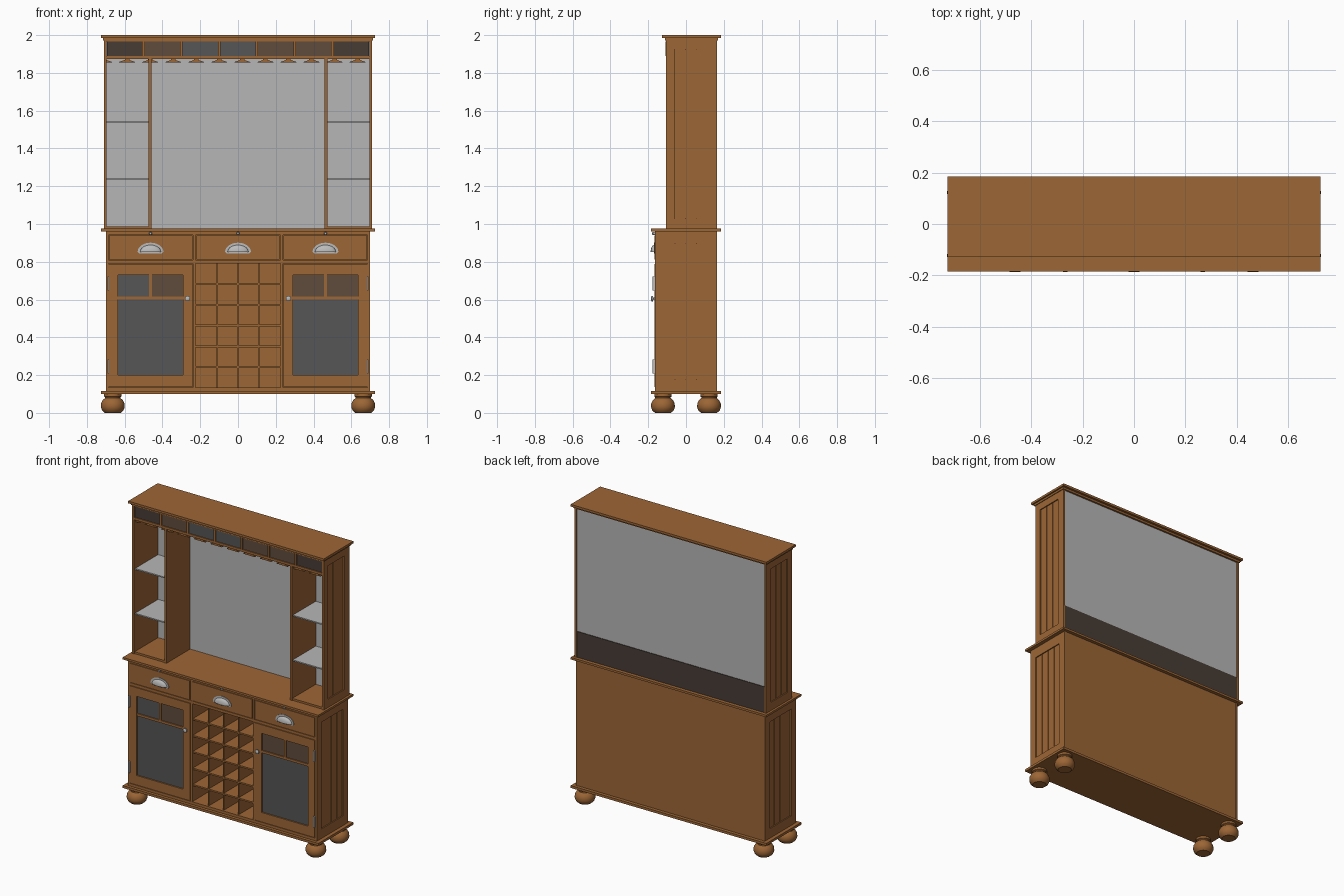
import bpy, bmesh, math
from mathutils import Matrix, Vector

if "Cube" in bpy.data.objects:
    bpy.data.objects.remove(bpy.data.objects["Cube"])


def material(name, rgb):
    m = bpy.data.materials.new(name)
    m.diffuse_color = (*rgb, 1)
    m.use_nodes = True
    m.node_tree.nodes["Principled BSDF"].inputs["Base Color"].default_value = m.diffuse_color
    return m


WOOD = material("warm_wood", (0.335, 0.133, 0.036))
MIRROR = material("mirror_grey", (0.47, 0.47, 0.47))
SMOKED = material("smoked_glass", (0.092, 0.092, 0.092))
DARK = material("dark_brown", (0.066, 0.045, 0.036))
BROWN = material("brown_glass", (0.115, 0.072, 0.048))
METAL = material("brushed_metal", (0.5, 0.5, 0.5))


def finish(name, bm, mat, smooth=False):
    bmesh.ops.recalc_face_normals(bm, faces=bm.faces)
    me = bpy.data.meshes.new(name)
    bm.to_mesh(me)
    bm.free()
    me.materials.append(mat)
    ob = bpy.data.objects.new(name, me)
    bpy.context.collection.objects.link(ob)
    if smooth:
        bpy.context.view_layer.objects.active = ob
        ob.select_set(True)
        bpy.ops.object.shade_smooth_by_angle(angle=math.radians(40))
        ob.select_set(False)
    return ob


def boxes(name, mat, *specs):
    """One object from boxes given as (x0, x1, y0, y1, z0, z1)."""
    bm = bmesh.new()
    for x0, x1, y0, y1, z0, z1 in specs:
        mt = Matrix.Translation(((x0 + x1) / 2, (y0 + y1) / 2, (z0 + z1) / 2))
        mt = mt @ Matrix.Diagonal((abs(x1 - x0), y1 - y0, z1 - z0, 1))
        bmesh.ops.create_cube(bm, size=1, matrix=mt)
    return finish(name, bm, mat)


def lathe(name, mat, profile, matrix, steps=32):
    bm = bmesh.new()
    vs = [bm.verts.new((r, 0, z)) for r, z in profile]
    es = [bm.edges.new(p) for p in zip(vs, vs[1:])]
    bmesh.ops.spin(bm, geom=vs + es, axis=(0, 0, 1), cent=(0, 0, 0),
                   angle=2 * math.pi, steps=steps)
    bmesh.ops.remove_doubles(bm, verts=bm.verts, dist=1e-5)
    bm.transform(matrix)
    return finish(name, bm, mat, True)


def side_panel(name, s, x, y0, y1, z0, z1, py0, py1, pz0, pz1, planks):
    """Framed side with a recessed, planked panel."""
    a, b = s * (x - 0.014), s * x
    pa, pb = s * (x - 0.012), s * (x - 0.007)
    parts = [(a, b, y0, py0, z0, z1), (a, b, py1, y1, z0, z1),
             (a, b, py0, py1, z0, pz0), (a, b, py0, py1, pz1, z1),
             (a, pa, py0, py1, pz0, pz1)]
    w = (py1 - py0) / planks
    for i in range(planks):
        parts.append((pa, pb, py0 + i * w + 0.002, py0 + (i + 1) * w - 0.002, pz0, pz1))
    boxes(name, WOOD, *parts)


# horizontal slabs: base, counter and cornice
boxes("base_slab", WOOD, (-0.725, 0.725, -0.185, 0.185, 0.10, 0.116))
boxes("counter_top", WOOD, (-0.725, 0.725, -0.185, 0.185, 0.961, 0.975))
boxes("cornice", WOOD, (-0.725, 0.725, -0.127, 0.185, 1.985, 2.0),
      (-0.715, 0.715, -0.112, 0.17, 1.972, 1.985))

# bun feet
FOOT = [(0, 0), (0.042, 0), (0.056, 0.012), (0.063, 0.03), (0.062, 0.05), (0.053, 0.068),
        (0.041, 0.078), (0.041, 0.083), (0.046, 0.087), (0.046, 0.1), (0, 0.1)]
for x in (-0.663, 0.663):
    for y in (-0.122, 0.122):
        lathe("bun_foot", WOOD, FOOT, Matrix.Translation((x, y, 0)))

# sides of both halves
for s in (-1, 1):
    side_panel("lower_side", s, 0.70, -0.165, 0.165, 0.116, 0.961,
               -0.115, 0.112, 0.18, 0.895, 4)
    side_panel("upper_side", s, 0.71, -0.106, 0.165, 0.975, 1.975,
               -0.06, 0.112, 1.03, 1.925, 3)

# lower carcass: back, rails, dividers
boxes("lower_back", WOOD, (-0.687, 0.687, 0.15, 0.163, 0.116, 0.961))
boxes("lower_rails", WOOD, (-0.687, 0.687, -0.165, 0.15, 0.116, 0.134),
      (-0.687, 0.687, -0.165, 0.15, 0.791, 0.809),
      (-0.687, 0.687, -0.165, 0.15, 0.942, 0.961))
boxes("lower_dividers", WOOD, *[(s * 0.224, s * 0.238, -0.163, 0.15, 0.13, 0.945) for s in (-1, 1)])

# wine rack lattice
boxes("wine_rack", WOOD,
      *[(x - 0.004, x + 0.004, -0.155, 0.15, 0.134, 0.791) for x in (-0.111, 0, 0.111)],
      *[(-0.224, 0.224, -0.158, 0.15, z - 0.005, z + 0.005)
        for z in (0.243, 0.352, 0.463, 0.572, 0.683)])

# drawers with cup handles and little locks
for x in (-0.463, 0, 0.463):
    boxes("drawer_front", WOOD, (x - 0.221, x + 0.221, -0.166, -0.14, 0.812, 0.939))
    bm = bmesh.new()
    bmesh.ops.create_uvsphere(bm, u_segments=32, v_segments=16, radius=1)
    for no in ((0, 0, -1), (0, 1, 0)):
        bmesh.ops.bisect_plane(bm, geom=bm.verts[:] + bm.edges[:] + bm.faces[:],
                               plane_co=(0, 0, 0), plane_no=no, clear_outer=True)
    bm.transform(Matrix.Translation((x, -0.168, 0.853)) @ Matrix.Diagonal((0.055, 0.019, 0.036, 1)))
    cup = finish("cup_handle", bm, METAL, True)
    sol = cup.modifiers.new("thickness", "SOLIDIFY")
    sol.thickness = 0.002
    # half-round flange behind the cup
    bm = bmesh.new()
    arc = [bm.verts.new((x + 0.068 * math.cos(t * math.pi / 24), -0.166,
                         0.853 + 0.048 * math.sin(t * math.pi / 24))) for t in range(25)]
    arc += [bm.verts.new((x + dx, -0.166, 0.845)) for dx in (-0.06, 0.06)]
    f = bm.faces.new(arc)
    ext = bmesh.ops.extrude_face_region(bm, geom=[f])
    bmesh.ops.translate(bm, vec=(0, -0.003, 0),
                        verts=[v for v in ext["geom"] if isinstance(v, bmesh.types.BMVert)])
    finish("handle_flange", bm, METAL)
    lathe("drawer_lock", METAL, [(0, 0), (0.008, 0), (0.008, 0.012), (0.005, 0.015), (0, 0.015)],
          Matrix.Translation((x, -0.164, 0.95)) @ Matrix.Rotation(math.pi / 2, 4, 'X'), 16)

# glazed doors with knobs and hinges
KNOB = [(0, 0), (0.006, 0), (0.006, 0.008), (0.014, 0.011), (0.014, 0.017), (0.008, 0.021), (0, 0.021)]
for s in (-1, 1):
    def bar(x0, x1, z0, z1, y0=-0.166, y1=-0.145):
        return (s * x0, s * x1, y0, y1, z0, z1)
    boxes("door_frame", WOOD, bar(0.24, 0.29, 0.137, 0.788), bar(0.635, 0.685, 0.137, 0.788),
          bar(0.29, 0.635, 0.137, 0.2), bar(0.29, 0.635, 0.73, 0.788),
          bar(0.29, 0.635, 0.599, 0.615, -0.164), bar(0.456, 0.47, 0.615, 0.73, -0.164))
    boxes("door_pane", SMOKED, bar(0.29, 0.635, 0.2, 0.599, -0.157, -0.15))
    for x0, x1 in ((0.29, 0.456), (0.47, 0.635)):
        mat = SMOKED if s < 0 and x0 > 0.4 else BROWN
        boxes("door_top_pane", mat, bar(x0, x1, 0.615, 0.73, -0.157, -0.15))
    lathe("door_knob", METAL, KNOB,
          Matrix.Translation((s * 0.267, -0.165, 0.605)) @ Matrix.Rotation(math.pi / 2, 4, 'X'), 20)
    for z in (0.245, 0.685):
        boxes("hinge", METAL, bar(0.682, 0.69, z - 0.037, z + 0.037, -0.178, -0.16))

# hutch: mirror back, dark strip behind, dividers, floors, glass shelves
boxes("mirror_back", MIRROR, (-0.697, 0.697, 0.148, 0.158, 0.975, 1.975))
boxes("back_strip", DARK, (-0.697, 0.697, 0.158, 0.162, 0.975, 1.148))
for s in (-1, 1):
    boxes("hutch_divider", WOOD, (s * 0.458, s * 0.473, -0.104, 0.148, 0.975, 1.88))
    boxes("hutch_floor", WOOD, (s * 0.473, s * 0.697, -0.1, 0.148, 0.975, 0.988))
    for z in (1.24, 1.54):
        boxes("glass_shelf", MIRROR, (s * 0.473, s * 0.697, -0.095, 0.148, z - 0.004, z + 0.004))

# frieze with seven panes
boxes("frieze_frame", WOOD, (-0.697, 0.697, -0.106, 0.148, 1.874, 1.89),
      (-0.697, 0.697, -0.106, -0.085, 1.966, 1.975),
      *[(x - 0.007, x + 0.007, -0.108, -0.085, 1.89, 1.966)
        for x in (-0.5, -0.3, -0.1, 0.1, 0.3, 0.5)])
for i, mat in enumerate((DARK, BROWN, SMOKED, SMOKED, BROWN, BROWN, DARK)):
    x = (i - 3) * 0.2
    boxes("frieze_pane", mat, (max(x - 0.094, -0.697), min(x + 0.094, 0.697),
                               -0.1, -0.092, 1.89, 1.966))

# stemware rails: tapered profiles running front to back
bm = bmesh.new()
for i in range(-1, 11):
    x = -0.587 + 0.122 * i
    prof = [(-0.012, 1.874), (-0.012, 1.868), (-0.042, 1.858), (-0.042, 1.854),
            (0.042, 1.854), (0.042, 1.858), (0.012, 1.868), (0.012, 1.874)]
    f = bm.faces.new([bm.verts.new((max(x + px, -0.696), -0.09, z)) for px, z in prof])
    ext = bmesh.ops.extrude_face_region(bm, geom=[f])
    bmesh.ops.translate(bm, vec=(0, 0.235, 0),
                        verts=[v for v in ext["geom"] if isinstance(v, bmesh.types.BMVert)])
finish("stemware_rails", bm, WOOD)
